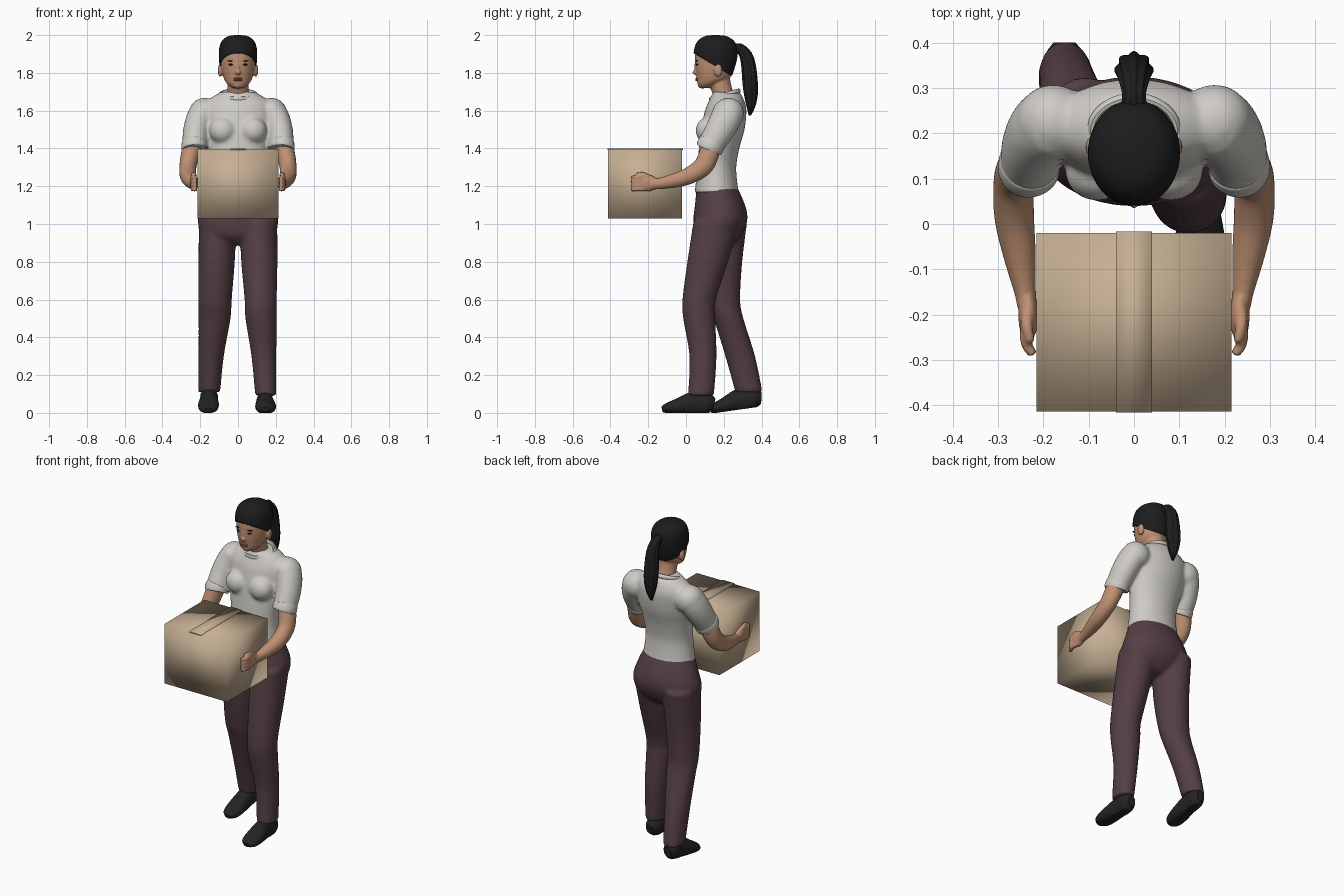
import bpy
import bmesh
from math import cos, sin, pi, radians
from mathutils import Vector, Matrix

cube = bpy.data.objects.get("Cube")
if cube:
    bpy.data.objects.remove(cube, do_unlink=True)

X, Z = Vector((1, 0, 0)), Vector((0, 0, 1))
SIDES = (-1, 1)


def material(name, *rgb):
    mat = bpy.data.materials.new(name)
    mat.use_nodes = True
    mat.diffuse_color = (*rgb, 1)
    mat.node_tree.nodes["Principled BSDF"].inputs["Base Color"].default_value = (*rgb, 1)
    return mat


shirt_grey = material("shirt grey", .62, .6, .56)
plum = material("plum cloth", .09, .05, .06)
skin = material("skin", .52, .28, .17)
black_hair = material("black hair", .012, .012, .013)
shoe_black = material("shoe black", .018, .017, .018)
cardboard = material("cardboard", .56, .43, .29)
lip_red = material("lip red", .33, .14, .1)


def spline(rows, steps=4):
    """Smoothly interpolate stations of (x, y, z, radius, radius)."""
    out, last = [], len(rows) - 1
    for i in range(last):
        near = [rows[min(max(i + k, 0), last)] for k in (-1, 0, 1, 2)]
        for step in range(steps):
            t = step / steps
            out.append([.5 * (2 * q + (r - p) * t + (2 * p - 5 * q + 4 * r - s) * t * t
                              + (3 * q - p - 3 * r + s) * t ** 3)
                        for p, q, r, s in zip(*near)])
    return out + [list(rows[last])]


def loft(bm, rows, up=None, ripple=0, sides=32, grow=0):
    """Closed tube of elliptical rings through the stations."""
    path = spline(rows)
    centres = [Vector(p[:3]) for p in path]
    rings = []
    for i, (x, y, z, a, b) in enumerate(path):
        ahead = centres[min(i + 1, len(path) - 1)] - centres[max(i - 1, 0)]
        t = up or ahead.normalized()
        side = (X - t * t.x).normalized()
        other = t.cross(side)
        ring = []
        for k in range(sides):
            ang = 2 * pi * k / sides
            wave = 1 + ripple * cos(8 * ang)
            ring.append(bm.verts.new(centres[i]
                                     + side * cos(ang) * wave * max(a + grow, .002)
                                     + other * sin(ang) * wave * max(b + grow, .002)))
        rings.append(ring)
    for low, high in zip(rings, rings[1:]):
        for k in range(sides):
            n = (k + 1) % sides
            bm.faces.new((low[k], low[n], high[n], high[k]))
    bm.faces.new(rings[0][::-1])
    bm.faces.new(rings[-1])


def ball(bm, centre, radii):
    bmesh.ops.create_uvsphere(bm, u_segments=24, v_segments=16, radius=1,
                              matrix=Matrix.Translation(centre) @ Matrix.Diagonal((*radii, 1)))


def finish(bm, name, mat, voxel=0, sharp=True):
    """Turn the mesh into an object, optionally fusing its pieces into one skin."""
    bmesh.ops.recalc_face_normals(bm, faces=bm.faces)
    for f in bm.faces:
        f.smooth = True
    for e in bm.edges:
        e.smooth = not (sharp and e.calc_face_angle(0) > radians(40))
    mesh = bpy.data.meshes.new(name)
    bm.to_mesh(mesh)
    bm.free()
    mesh.materials.append(mat)
    obj = bpy.data.objects.new(name, mesh)
    bpy.context.scene.collection.objects.link(obj)
    if voxel:
        fuse = obj.modifiers.new("fuse", 'REMESH')
        fuse.mode = 'VOXEL'
        fuse.voxel_size = voxel
        fuse.use_smooth_shade = True
        soften = obj.modifiers.new("soften", 'SMOOTH')
        soften.factor = .5
        soften.iterations = 4
    return obj


# Trousers: pelvis, forward left leg, trailing right leg
bm = bmesh.new()
loft(bm, [(0, .17, .89, .1, .07), (0, .172, .94, .19, .12), (0, .182, 1.02, .213, .143),
          (0, .18, 1.1, .19, .133), (0, .163, 1.2, .15, .106)], up=Z)
loft(bm, [(.108, .165, 1.02, .1, .125), (.113, .115, .8, .096, .108), (.12, .07, .6, .085, .089),
          (.122, .07, .5, .083, .085), (.137, .09, .3, .066, .072), (.147, .079, .09, .056, .069)], up=Z)
loft(bm, [(-.108, .2, 1.02, .1, .125), (-.113, .19, .8, .096, .108), (-.122, .2, .6, .089, .087),
          (-.124, .225, .5, .085, .079), (-.142, .287, .3, .067, .079), (-.152, .333, .11, .058, .072)], up=Z)
finish(bm, "trousers", plum, voxel=.011)

# Shoes, the trailing one with its heel lifted
for name, s in (("left_shoe", 1), ("right_shoe", -1)):
    bm = bmesh.new()
    loft(bm, [(s * .143, .15, .045, .025, .03), (s * .143, .115, .05, .046, .056),
              (s * .143, .04, .05, .046, .062), (s * .146, -.04, .035, .055, .043),
              (s * .148, -.1, .024, .048, .028), (s * .148, -.127, .018, .022, .014)])
    for v in bm.verts:
        v.co.z = max(v.co.z, 0)
    if s < 0:
        toe = Matrix.Translation((0, -.1, 0))
        bm.transform(Matrix.Translation((-.01, .258, 0)) @ toe
                     @ Matrix.Rotation(radians(8), 4, 'X') @ toe.inverted())
    finish(bm, name, shoe_black)

# Shirt: torso, bust, shoulders and short sleeves
bm = bmesh.new()
loft(bm, [(0, .163, 1.165, .163, .118), (0, .162, 1.2, .155, .112), (0, .162, 1.3, .146, .104),
          (0, .175, 1.4, .158, .107), (0, .195, 1.5, .175, .115), (0, .21, 1.6, .185, .11),
          (0, .215, 1.65, .165, .094), (0, .215, 1.685, .115, .078), (0, .21, 1.7, .08, .066)], up=Z)
for s in SIDES:
    ball(bm, (s * .08, .115, 1.495), (.072, .064, .07))
    ball(bm, (s * .178, .225, 1.585), (.083, .083, .083))
    loft(bm, [(s * .172, .228, 1.61, .07, .08), (s * .2, .212, 1.56, .073, .082),
              (s * .222, .175, 1.49, .069, .077), (s * .231, .125, 1.405, .065, .068)])
finish(bm, "shirt", shirt_grey, voxel=.01)

# Sleeve cuffs
for name, s in (("left_cuff", 1), ("right_cuff", -1)):
    bm = bmesh.new()
    loft(bm, [(s * .229, .139, 1.43, .064, .068), (s * .23, .135, 1.423, .068, .072),
              (s * .232, .122, 1.4, .068, .071), (s * .232, .119, 1.394, .062, .065)])
    finish(bm, name, shirt_grey)

# Collar band, dipping at the front
bm = bmesh.new()
tilt = Matrix.Translation((0, .206, 1.683)) @ Matrix.Rotation(radians(17), 4, 'X')
band = []
for k in range(40):
    u = 2 * pi * k / 40
    band.append([bm.verts.new(tilt @ Vector(((.093 + .011 * cos(w)) * cos(u),
                                             (.076 + .011 * cos(w)) * sin(u), .013 * sin(w))))
                 for w in (2 * pi * j / 10 for j in range(10))])
for k in range(40):
    here, there = band[k], band[(k + 1) % 40]
    for j in range(10):
        n = (j + 1) % 10
        bm.faces.new((here[j], there[j], there[n], here[n]))
finish(bm, "collar", shirt_grey)

# Bare arms with hands pressed to the box
for name, s in (("left_arm", 1), ("right_arm", -1)):
    bm = bmesh.new()
    loft(bm, [(s * .23, .14, 1.44, .05, .052), (s * .252, .122, 1.37, .05, .053),
              (s * .265, .09, 1.305, .045, .052), (s * .264, .015, 1.255, .044, .045),
              (s * .252, -.07, 1.228, .036, .037), (s * .24, -.15, 1.213, .024, .029),
              (s * .236, -.18, 1.213, .022, .032)])
    ball(bm, (s * .233, -.205, 1.217), (.022, .055, .045))
    for finger in range(4):
        z = 1.185 + .021 * finger
        loft(bm, [(s * .238, -.22, z, .013, .012), (s * .238, -.262, z, .013, .012),
                  (s * .222, -.288, z - .004, .011, .011)], sides=12)
    loft(bm, [(s * .236, -.18, 1.235, .014, .014), (s * .236, -.225, 1.262, .013, .013),
              (s * .228, -.262, 1.262, .01, .01)], sides=12)
    finish(bm, name, skin, voxel=.006)

# Head with neck, nose, chin and ears
skull = [(0, .105, 1.72, .028, .034), (0, .12, 1.74, .056, .058), (0, .143, 1.77, .075, .087),
         (0, .15, 1.82, .088, .1), (0, .155, 1.87, .093, .108), (0, .158, 1.92, .092, .106),
         (0, .158, 1.96, .078, .089), (0, .157, 1.985, .046, .053), (0, .156, 1.992, .008, .01)]
bm = bmesh.new()
loft(bm, skull, up=Z)
loft(bm, [(0, .215, 1.62, .075, .06), (0, .2, 1.68, .06, .056), (0, .18, 1.74, .056, .058),
          (0, .17, 1.8, .055, .06)], up=Z)
ball(bm, (0, .058, 1.803), (.016, .024, .015))
ball(bm, (0, .056, 1.83), (.009, .014, .032))
ball(bm, (0, .086, 1.735), (.026, .024, .018))
for s in SIDES:
    ball(bm, (s * .094, .17, 1.813), (.013, .022, .034))
finish(bm, "head", skin, voxel=.005)

# Lips, eyes and brows
bm = bmesh.new()
for z in (1.762, 1.77):
    ball(bm, (0, .059, z), (.023, .01, .006))
finish(bm, "lips", lip_red)
bm = bmesh.new()
for s in SIDES:
    ball(bm, (s * .036, .059, 1.844), (.015, .007, .005))
    ball(bm, (s * .038, .058, 1.864), (.021, .008, .003))
finish(bm, "eyes_and_brows", black_hair)

# Hair cap, trimmed along a sloping hairline
bm = bmesh.new()
loft(bm, skull, up=Z, grow=.008, sides=48)
bm.transform(Matrix.Translation((0, 0, .008)))
bmesh.ops.bisect_plane(bm, geom=bm.verts[:] + bm.edges[:] + bm.faces[:], dist=.0001,
                       plane_co=(0, .045, 1.902), plane_no=(0, .6, 1), clear_inner=True)
hair = finish(bm, "hair", black_hair)
shell = hair.modifiers.new("shell", 'SOLIDIFY')
shell.thickness = .008

# Ponytail with grooved strands
bm = bmesh.new()
loft(bm, [(0, .245, 1.915, .03, .028), (0, .285, 1.93, .024, .024), (0, .325, 1.87, .034, .034),
          (0, .341, 1.73, .04, .037), (0, .344, 1.64, .028, .026), (0, .338, 1.575, .006, .006)],
     ripple=.09, sides=64)
finish(bm, "ponytail", black_hair)

# Cardboard box and its top strip
for name, low, high in (("box", (-.215, -.413, 1.03), (.215, -.02, 1.397)),
                        ("box_strip", (-.04, -.416, 1.393), (.04, -.017, 1.401))):
    low, high = Vector(low), Vector(high)
    bm = bmesh.new()
    bmesh.ops.create_cube(bm, size=1, matrix=Matrix.Translation((low + high) / 2)
                          @ Matrix.Diagonal((*(high - low), 1)))
    finish(bm, name, cardboard, sharp=False)
